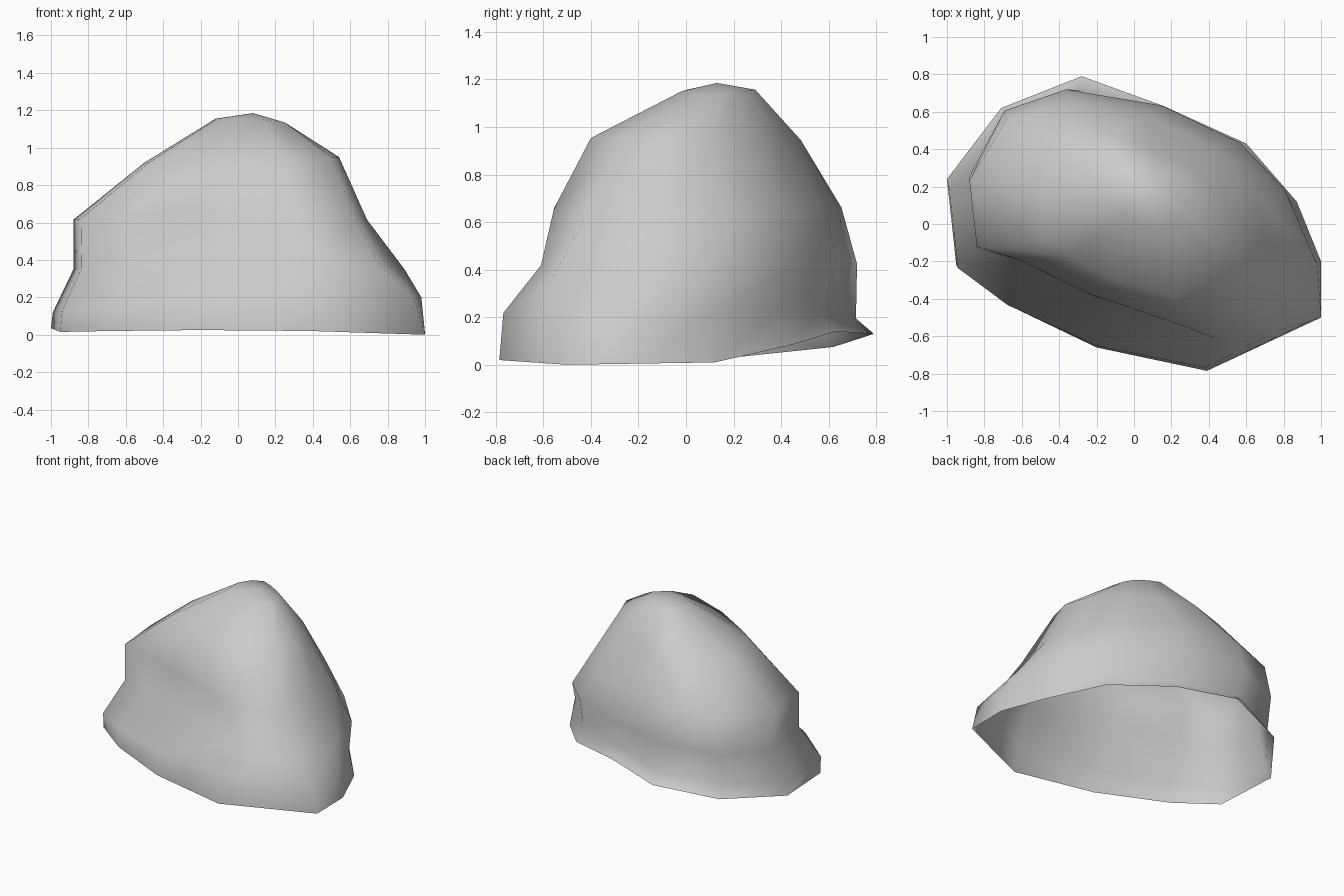
import bpy
import bmesh

default_cube = bpy.data.objects.get("Cube")
if default_cube:
    bpy.data.objects.remove(default_cube, do_unlink=True)

# Single stone colour
stone = bpy.data.materials.new("stone grey")
stone.use_nodes = True
stone_colour = (0.6, 0.6, 0.6, 1)
stone.diffuse_color = stone_colour
stone.node_tree.nodes["Principled BSDF"].inputs["Base Color"].default_value = stone_colour

# Corners of the open bottom rim, anticlockwise from above
rim = {
    "west": (-1, .24, .035),
    "west_front": (-.95, -.22, .015),
    "hollow_outer": (-.68, -.43, .02),
    "hollow_inner": (-.2, -.66, .025),
    "front": (.39, -.785, .02),
    "front_corner": (1, -.5, 0),
    "east": (1, -.2, .005),
    "east_back": (.87, .12, .01),
    "back_slope": (.6, .43, .08),
    "back_inner": (.16, .63, .14),
    "back": (-.28, .79, .13),
    "back_corner": (-.71, .62, .075),
}

# Levels above the rim: x range, y range, height, rise towards +x,
# drop at both ends, and shifts of single corners
levels = [
    ((-.99, .98), (-.768, .71), .21, .04, .05,
     {"front_corner": (-.04, -.02)}),
    ((-.88, .89), (-.61, .715), .43, 0, .08,
     {"hollow_outer": (.02, .1), "hollow_inner": (0, .1), "front": (.08, 0),
      "front_corner": (-.12, -.2), "east_back": (.03, .03),
      "back_slope": (.03, .02), "back_inner": (0, .05),
      "back": (-.12, 0), "back_corner": (-.07, .03)}),
    ((-.88, .69), (-.555, .65), .665, 0, .05,
     {"hollow_outer": (.02, .09), "hollow_inner": (0, .09), "front": (.08, 0),
      "front_corner": (-.06, -.09), "east_back": (.06, .04),
      "back_slope": (.04, .04), "back_inner": (.03, .05),
      "back": (-.05, 0), "back_corner": (-.03, .03)}),
    ((-.50, .54), (-.40, .48), .95, .015, .015,
     {"hollow_outer": (0, .03), "hollow_inner": (0, .03),
      "front_corner": (-.04, 0), "back_corner": (-.02, .03)}),
    ((-.12, .25), (-.02, .29), 1.155, -.01, .01, {}),
]
apex = (.08, .13, 1.185)


def fit(value, half_span, limits):
    """Move a rim coordinate into the given range."""
    low, high = limits
    return low + (value + half_span) / (half_span * 2) * (high - low)


def add_level(bm, x_range, y_range, height, rise, drop, shifts):
    """Make one ring of the stone by reshaping the rim outline."""
    ring = []
    for name, (x, y, _) in rim.items():
        shift_x, shift_y = shifts.get(name, (0, 0))
        position = (fit(x, 1, x_range) + shift_x,
                    fit(y, .785, y_range) + shift_y,
                    height + rise * x - drop * x * x)
        ring.append(bm.verts.new(position))
    return ring


# Loft the shell and close it at the peak
bm = bmesh.new()
rings = [[bm.verts.new(point) for point in rim.values()]]
rings += [add_level(bm, *level) for level in levels]
count = len(rim)
for lower, upper in zip(rings, rings[1:]):
    for i in range(count):
        j = (i + 1) % count
        bm.faces.new((lower[i], lower[j], upper[j], upper[i]))
peak = bm.verts.new(apex)
for i in range(count):
    bm.faces.new((rings[-1][i], rings[-1][(i + 1) % count], peak))
for face in bm.faces:
    face.smooth = True

mesh = bpy.data.meshes.new("boulder")
bm.to_mesh(mesh)
bm.free()
mesh.materials.append(stone)
boulder = bpy.data.objects.new("boulder", mesh)
bpy.context.collection.objects.link(boulder)
